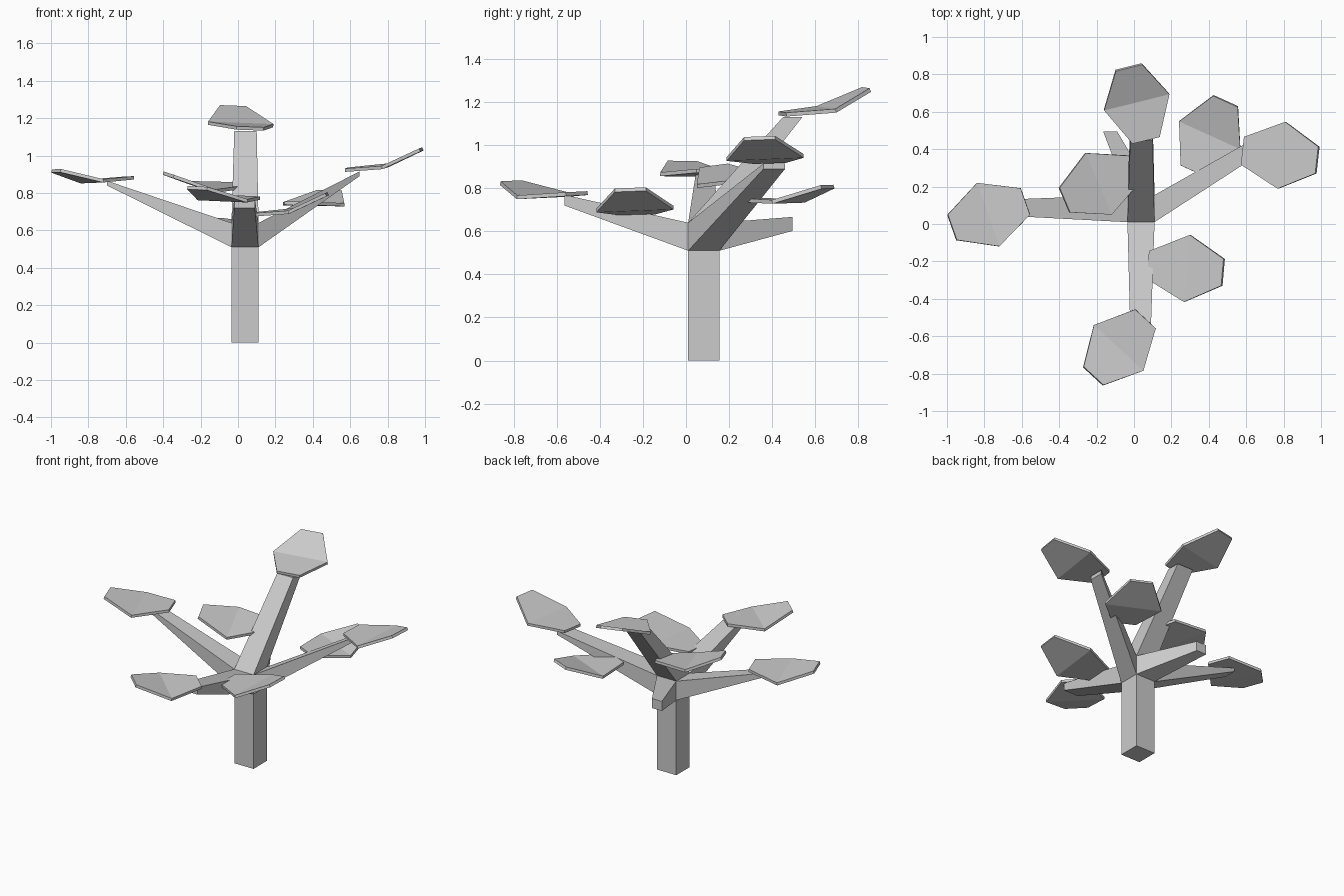
import bpy, bmesh, math
from mathutils import Vector

if "Cube" in bpy.data.objects:
    bpy.data.objects.remove(bpy.data.objects["Cube"])

LO, HI = Vector((-0.035, 0.01, 0)), Vector((0.11, 0.155, 0.64))
FORK = 0.51


def add_object(name, bm):
    bmesh.ops.recalc_face_normals(bm, faces=bm.faces[:])
    mesh = bpy.data.meshes.new(name)
    bm.to_mesh(mesh)
    bm.free()
    obj = bpy.data.objects.new(name, mesh)
    bpy.context.collection.objects.link(obj)
    return obj


# Trunk: square post with a fork block, each fork face pulled out to a tapered branch
bm = bmesh.new()
bmesh.ops.create_cube(bm, size=1)
for v in bm.verts:
    v.co = [(HI if v.co[i] > 0 else LO)[i] for i in range(2)] + [FORK if v.co.z > 0 else 0]
bm.normal_update()
top = max(bm.faces, key=lambda f: f.calc_center_median().z)
top = bmesh.ops.extrude_face_region(bm, geom=[top])
new_verts = [g for g in top["geom"] if isinstance(g, bmesh.types.BMVert)]
for v in new_verts:
    v.co.z = HI.z
# remove the leftover inner face
inner = [f for f in bm.faces if all(abs(v.co.z - FORK) < 1e-4 for v in f.verts)]
bmesh.ops.delete(bm, geom=inner, context='FACES_ONLY')
bmesh.ops.recalc_face_normals(bm, faces=bm.faces[:])

# direction of fork face, low corner and high corner of the branch tip
branches = [
    ((-1, 0, 0), (-0.70, 0.045, 0.84), (-0.70, 0.13, 0.865)),
    ((1, 0, 0), (0.65, 0.36, 0.89), (0.65, 0.46, 0.915)),
    ((0, -1, 0), (-0.02, -0.565, 0.72), (0.09, -0.565, 0.77)),
    ((0, 1, 0), (-0.165, 0.495, 0.602), (-0.09, 0.495, 0.667)),
    ((0, 0, 1), (-0.02, 0.45, 1.13), (0.10, 0.54, 1.13)),
]
mid = (LO + HI) / 2
mid.z = (FORK + HI.z) / 2
fork = [f for f in bm.faces if f.calc_center_median().z > FORK]
pairs = [(max(fork, key=lambda f: f.normal.dot(Vector(d))), lo, hi) for d, lo, hi in branches]
for face, lo, hi in pairs:
    tip = bmesh.ops.extrude_discrete_faces(bm, faces=[face])["faces"][0]
    for v in tip.verts:
        v.co = [hi[i] if v.co[i] > mid[i] else lo[i] for i in range(3)]
add_object("trunk_and_branches", bm)


def leaf(name, a, b, stem):
    """Thin hexagon creased along a-b; the half away from the stem bends up."""
    a, b, stem = Vector(a), Vector(b), Vector(stem)
    c = (a + b) / 2
    u = (b - a).normalized()
    p = stem - c
    p = (p - u * p.dot(u)).normalized()
    n = u.cross(p)
    if n.z < 0:
        n = -n
    bend = math.radians(20)
    out, up = -0.212 * math.cos(bend), 0.212 * math.sin(bend)
    pts = [(-0.18, 0, 0), (-0.075, 0.212, 0), (0.075, 0.212, 0),
           (0.18, 0, 0), (0.073, out, up), (-0.071, out, up)]
    bm = bmesh.new()
    vs = [bm.verts.new(c + u * x + p * y + n * z) for x, y, z in pts]
    bm.faces.new(vs[:4])
    bm.faces.new([vs[3], vs[4], vs[5], vs[0]])
    obj = add_object(name, bm)
    mod = obj.modifiers.new("thickness", 'SOLIDIFY')
    mod.thickness = 0.018
    mod.offset = 0


# Leaves: two crease ends, middle of the stem-side edge
leaf("leaf_left", (-0.84, 0.22, 0.86), (-0.72, -0.12, 0.865), (-0.58, 0.12, 0.88))
leaf("leaf_right", (0.81, 0.545, 0.95), (0.77, 0.19, 0.936), (0.587, 0.39, 0.925))
leaf("leaf_top", (-0.157, 0.61, 1.173), (0.185, 0.695, 1.16), (0.07, 0.454, 1.145))
leaf("leaf_front", (-0.215, -0.54, 0.77), (0.05, -0.785, 0.758), (0.055, -0.505, 0.775))
leaf("leaf_inner_left", (-0.26, 0.38, 0.855), (-0.12, 0.05, 0.81), (0.0, 0.28, 0.838))
leaf("leaf_inner_back", (0.24, 0.55, 0.742), (0.57, 0.40, 0.737), (0.32, 0.28, 0.745))
leaf("leaf_inner_front", (0.30, -0.065, 0.71), (0.27, -0.41, 0.697), (0.08, -0.22, 0.685))
